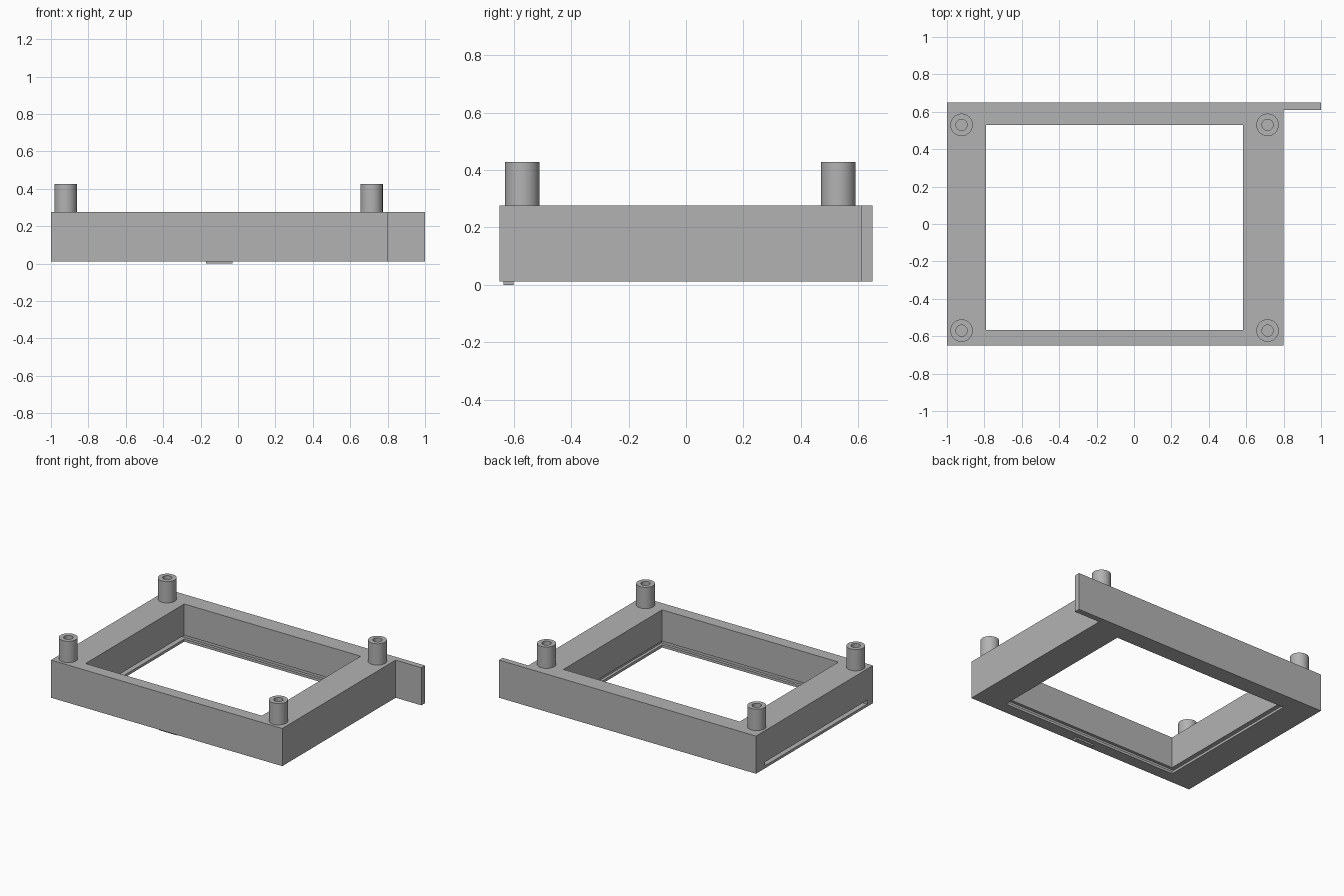
import bpy, bmesh, math
from mathutils import Vector

cube = bpy.data.objects.get("Cube")
if cube:
    bpy.data.objects.remove(cube, do_unlink=True)

BASE, TOP, POST_TOP = 0.012, 0.277, 0.427

grey = bpy.data.materials.new("plain grey")
grey.use_nodes = True
grey.diffuse_color = (0.45, 0.45, 0.45, 1)
grey.node_tree.nodes["Principled BSDF"].inputs["Base Color"].default_value = grey.diffuse_color


def finish(name, bm):
    mesh = bpy.data.meshes.new(name)
    bmesh.ops.recalc_face_normals(bm, faces=bm.faces)
    bm.to_mesh(mesh)
    bm.free()
    mesh.materials.append(grey)
    obj = bpy.data.objects.new(name, mesh)
    bpy.context.collection.objects.link(obj)
    return obj


def box(name, low, high):
    low, high = Vector(low), Vector(high)
    bm = bmesh.new()
    bmesh.ops.create_cube(bm, size=1)
    bmesh.ops.scale(bm, vec=high - low, verts=bm.verts)
    bmesh.ops.translate(bm, vec=(low + high) / 2, verts=bm.verts)
    return finish(name, bm)


def cut(target, cutter):
    mod = target.modifiers.new(cutter.name, 'BOOLEAN')
    mod.operation = 'DIFFERENCE'
    mod.solver = 'EXACT'
    mod.object = cutter
    cutter.hide_render = True
    cutter.hide_set(True)
    cutter.display_type = 'WIRE'


def post(name, x, y):
    # Revolved sleeve with a blind bore
    bm = bmesh.new()
    profile = [(0.06, TOP), (0.06, POST_TOP), (0.03, POST_TOP), (0.03, TOP + 0.002), (0, TOP + 0.002)]
    verts = [bm.verts.new((r, 0, z)) for r, z in profile]
    edges = [bm.edges.new(pair) for pair in zip(verts, verts[1:])]
    bmesh.ops.spin(bm, geom=verts + edges, cent=(0, 0, 0), axis=(0, 0, 1),
                   angle=math.tau, steps=48, use_duplicate=False)
    bmesh.ops.remove_doubles(bm, verts=bm.verts, dist=0.0001)
    bmesh.ops.translate(bm, vec=(x, y, 0), verts=bm.verts)
    obj = finish(name, bm)
    bpy.ops.object.select_all(action='DESELECT')
    obj.select_set(True)
    bpy.context.view_layer.objects.active = obj
    bpy.ops.object.shade_smooth_by_angle(angle=math.radians(30))


# Frame with a rectangular window and a panel slot entering from one end
frame = box("frame", (-1, -0.65, BASE), (0.8, 0.65, TOP))
cut(frame, box("window_cutter", (-0.79, -0.567, -0.1), (0.583, 0.53, 0.5)))
cut(frame, box("slot_cutter", (-1.1, -0.587, 0.03), (0.603, 0.55, 0.057)))

# Mounting tab extending the back wall
box("side_tab", (0.8, 0.61, BASE), (1, 0.65, TOP))

# Corner posts
for side, x in (("right", -0.922), ("left", 0.714)):
    for end, y in (("front", -0.57), ("back", 0.53)):
        post(f"{end}_{side}_post", x, y)

# Plain raised pad under the front rail
box("underside_pad", (-0.17, -0.635, 0), (-0.03, -0.6, BASE))
